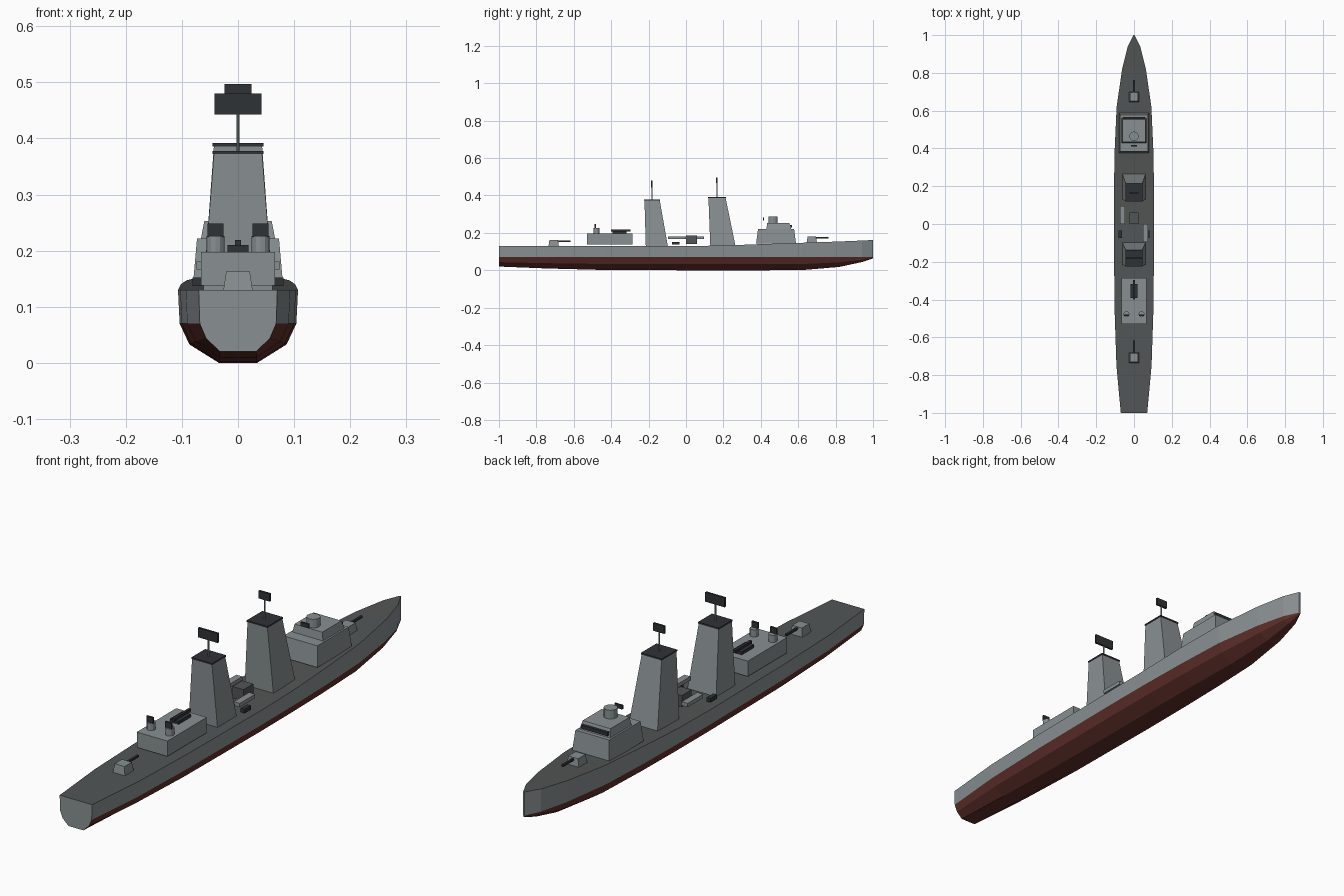
import bpy, bmesh, math

if "Cube" in bpy.data.objects:
    bpy.data.objects.remove(bpy.data.objects["Cube"])


def material(name, rgb):
    m = bpy.data.materials.new(name)
    m.diffuse_color = (*rgb, 1)
    m.use_nodes = True
    m.node_tree.nodes["Principled BSDF"].inputs["Base Color"].default_value = m.diffuse_color
    return m


GREY = material("hull_grey", (0.25, 0.28, 0.29))
DECK = material("deck_grey", (0.085, 0.092, 0.092))
RED = material("antifouling_red", (0.12, 0.03, 0.025))
DARK = material("dark_fittings", (0.028, 0.032, 0.036))


def finish(name, bm, *mats):
    bmesh.ops.recalc_face_normals(bm, faces=bm.faces)
    me = bpy.data.meshes.new(name)
    bm.to_mesh(me)
    bm.free()
    for m in mats:
        me.materials.append(m)
    ob = bpy.data.objects.new(name, me)
    bpy.context.collection.objects.link(ob)
    return ob


def block(name, x, y, z, mat=GREY, top=None):
    """Box from (min, max) ranges; top = optional (x, y) ranges of the upper face."""
    bm = bmesh.new()
    rings = []
    for (xs, ys), h in (((x, y), z[0]), (top or (x, y), z[1])):
        rings.append([bm.verts.new((xs[i], ys[j], h))
                      for i, j in ((0, 0), (1, 0), (1, 1), (0, 1))])
    lo, hi = rings
    bm.faces.new(lo)
    bm.faces.new(hi)
    for k in range(4):
        n = (k + 1) % 4
        bm.faces.new((lo[k], lo[n], hi[n], hi[k]))
    return finish(name, bm, mat)


def sym(h):
    return (-h, h)


def cylinder(name, x, y, z, r, sides=12, mat=GREY):
    bm = bmesh.new()
    bmesh.ops.create_cone(bm, cap_ends=True, segments=sides, radius1=r, radius2=r,
                          depth=z[1] - z[0])
    bmesh.ops.translate(bm, verts=bm.verts, vec=(x, y, (z[0] + z[1]) / 2))
    return finish(name, bm, mat)


# Hull: lofted stations (y, deck half width, deck z, keel z, keel half width)
stations = [
    (-1.00, 0.070, 0.130, 0.020, 0.032),
    (-0.75, 0.093, 0.130, 0.010, 0.034),
    (-0.45, 0.103, 0.130, 0.002, 0.034),
    (0.00, 0.107, 0.130, 0.000, 0.034),
    (0.20, 0.106, 0.132, 0.000, 0.034),
    (0.40, 0.102, 0.140, 0.000, 0.032),
    (0.62, 0.092, 0.147, 0.001, 0.026),
    (0.82, 0.063, 0.154, 0.018, 0.016),
    (0.94, 0.033, 0.159, 0.044, 0.008),
    (1.00, 0.003, 0.162, 0.064, 0.001),
]
WATERLINE = 0.07
bm = bmesh.new()
rings = []
for y, w, dz, kz, kw in stations:
    half = [(w, dz), (w * 0.972, WATERLINE),
            (w * 0.81, kz + 0.47 * (WATERLINE - kz)), (kw, kz)]
    loop = half + [(-a, b) for a, b in reversed(half)]
    rings.append([bm.verts.new((a, y, b)) for a, b in loop])
for a, b in zip(rings, rings[1:]):
    for k in range(8):
        n = (k + 1) % 8
        f = bm.faces.new((a[k], a[n], b[n], b[k]))
        f.material_index = 1 if k == 7 else 0 if k in (0, 6) else 2
bm.faces.new(rings[0])
bm.faces.new(rings[-1])
finish("hull", bm, GREY, DECK, RED)

# Gun mounts with barrels
for label, y, z in (("forward", 0.645, 0.147), ("aft", -0.735, 0.13)):
    block(label + "_gun_house", sym(0.026), (y, y + 0.055), (z, z + 0.033),
          top=(sym(0.021), (y + 0.005, y + 0.05)))
    block(label + "_gun_barrel", sym(0.004), (y + 0.05, y + 0.118),
          (z + 0.022, z + 0.03), DARK)

# Bridge
block("bridge_lower", sym(0.08), (0.375, 0.588), (0.143, 0.222),
      top=(sym(0.073), (0.385, 0.578)))
block("bridge_upper", sym(0.066), (0.43, 0.562), (0.222, 0.253),
      top=(sym(0.060), (0.434, 0.552)))
block("bridge_windows", sym(0.058), (0.55, 0.566), (0.228, 0.242), DARK)
cylinder("fire_director", 0, 0.465, (0.253, 0.287), 0.025)
block("director_antenna", sym(0.017), (0.411, 0.418), (0.265, 0.281), DARK)

# Combined mast and funnel towers: base y, top y, top z, mast y, antenna half width, antenna z
towers = [
    ("forward", (0.130, 0.265), (0.120, 0.212), 0.390, 0.165, 0.024, (0.467, 0.497)),
    ("aft", (-0.215, -0.097), (-0.222, -0.140), 0.376, -0.182, 0.042, (0.443, 0.480)),
]
for label, by, ty, tz, my, aw, az in towers:
    block(label + "_tower", sym(0.062), by, (0.128, tz - 0.004),
          top=(sym(0.043), ty))
    block(label + "_tower_cap", sym(0.045), (ty[0] - 0.002, ty[1] + 0.002),
          (tz - 0.004, tz + 0.002), DARK)
    cylinder(label + "_mast", 0, my, (tz, az[1] - 0.01), 0.003, 8)
    block(label + "_radar_panel", sym(aw), (my - 0.004, my + 0.004), az, DARK)

# Midships launchers and boxes
block("midships_house", sym(0.024), (0.0, 0.06), (0.14, 0.185), DECK)
block("port_launcher", (-0.074, -0.048), (0.0, 0.095), (0.166, 0.181))
block("starboard_launcher", (0.048, 0.074), (-0.095, 0.0), (0.166, 0.181))
for label, s in (("port", -1), ("starboard", 1)):
    xs = sorted((s * 0.064, s * 0.081))
    block(label + "_torpedo_tubes", xs, (-0.075, -0.035), (0.137, 0.152), DARK)

# Aft deckhouse with launcher and directors
block("aft_deckhouse", sym(0.066), (-0.53, -0.287), (0.138, 0.198))
block("aft_launcher_base", sym(0.019), (-0.393, -0.317), (0.198, 0.210), DARK)
block("aft_launcher_rail", sym(0.005), (-0.40, -0.297), (0.208, 0.219), DARK)
for label, s in (("port", -1), ("starboard", 1)):
    cylinder(label + "_aft_director", s * 0.04, -0.478, (0.198, 0.226), 0.016)
    block(label + "_aft_director_antenna", (s * 0.04 - 0.014, s * 0.04 + 0.014),
          (-0.488, -0.48), (0.224, 0.248), DARK)
